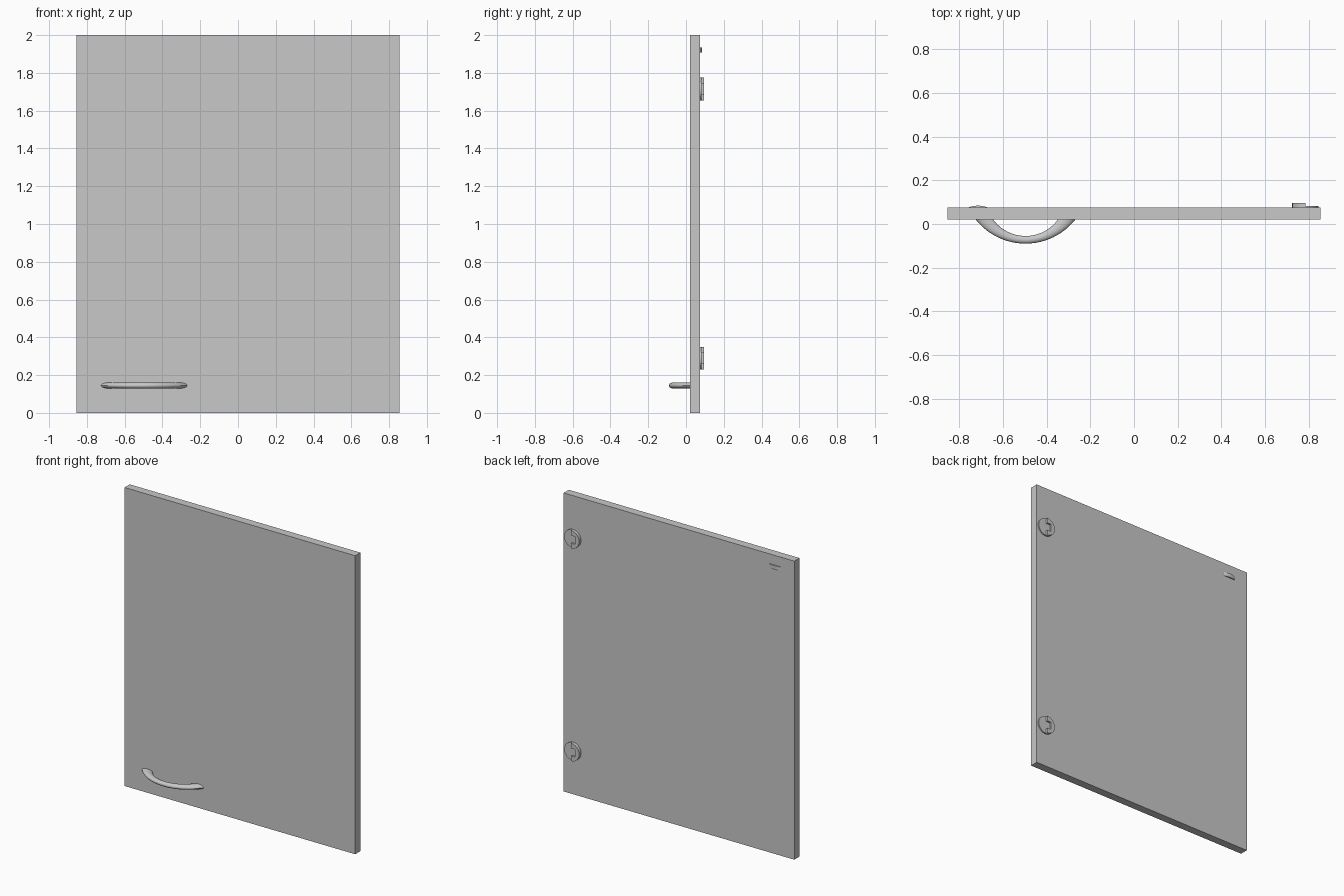
import bpy
import bmesh
from math import pi, sin, cos, asin, sqrt

cube = bpy.data.objects.get("Cube")
if cube:
    bpy.data.objects.remove(cube, do_unlink=True)

grey = bpy.data.materials.new("neutral grey")
grey.use_nodes = True
grey.diffuse_color = (0.58, 0.58, 0.58, 1)
grey.node_tree.nodes["Principled BSDF"].inputs["Base Color"].default_value = grey.diffuse_color

FRONT, BACK = 0.02, 0.075   # faces of the door panel


def finish(name, bm, smooth=False):
    bmesh.ops.recalc_face_normals(bm, faces=bm.faces)
    mesh = bpy.data.meshes.new(name)
    bm.to_mesh(mesh)
    bm.free()
    mesh.materials.append(grey)
    obj = bpy.data.objects.new(name, mesh)
    bpy.context.collection.objects.link(obj)
    if smooth:
        bpy.ops.object.select_all(action='DESELECT')
        obj.select_set(True)
        bpy.context.view_layer.objects.active = obj
        bpy.ops.object.shade_smooth_by_angle(angle=pi / 5)
    return obj


def plate(name, outline, y0, y1):
    """Extrude an x-z outline from depth y0 to y1."""
    bm = bmesh.new()
    face = bm.faces.new([bm.verts.new((x, y0, z)) for x, z in outline])
    grown = bmesh.ops.extrude_face_region(bm, geom=[face])
    for v in grown["geom"]:
        if isinstance(v, bmesh.types.BMVert):
            v.co.y = y1
    return finish(name, bm, smooth=True)


def arc(half, sag, t):
    """Point on a bow of given half width and depth, t from -1 to 1."""
    radius = (half * half + sag * sag) / (2 * sag)
    a = t * asin(half / radius)
    return radius * sin(a), radius - sag - radius * cos(a)


# Door panel
bm = bmesh.new()
bmesh.ops.create_cube(bm, size=1)
for v in bm.verts:
    v.co.x *= 1.71
    v.co.y = BACK if v.co.y > 0 else FRONT
    v.co.z = v.co.z * 2 + 1
finish("door_panel", bm)

# Bow handle: oval rings spanning an outer and an inner bow
bm = bmesh.new()
rings, sides, steps = [], 16, 24
for i in range(steps + 1):
    t = 2 * i / steps - 1
    ox, oy = arc(0.228, 0.11, t)
    ix, iy = arc(0.148, 0.075, t)
    ring = []
    for k in range(sides):
        a = 2 * pi * k / sides
        w = (1 + cos(a)) / 2
        ring.append(bm.verts.new((-0.497 + ix + (ox - ix) * w,
                                  FRONT + iy + (oy - iy) * w,
                                  0.145 + 0.0155 * sin(a))))
    rings.append(ring)
for r, s in zip(rings, rings[1:]):
    for k in range(sides):
        j = (k + 1) % sides
        bm.faces.new((r[k], r[j], s[j], s[k]))
bm.faces.new(rings[0])
bm.faces.new(rings[-1])
finish("handle", bm, smooth=True)

# Hinge cups: round flange with a raised, notched half
HX, HR = 0.785, 0.06
for label, z in (("lower", 0.29), ("upper", 1.715)):
    circle = [(HX + HR * cos(2 * pi * k / 32), z + HR * sin(2 * pi * k / 32)) for k in range(32)]
    plate(label + "_hinge_flange", circle, BACK, BACK + 0.008)
    half = [(HX + HR * cos(pi / 2 + pi * k / 16), z + HR * sin(pi / 2 + pi * k / 16))
            for k in range(17)]
    notch = [(HX, z - 0.026), (HX - 0.03, z - 0.026), (HX - 0.03, z + 0.026), (HX, z + 0.026)]
    plate(label + "_hinge_cup", half + notch, BACK, BACK + 0.021)

# Small bowed bumper near the top corner
bm = bmesh.new()
rows = []
for i in range(13):
    x, y = arc(0.046, 0.009, i / 6 - 1)
    rows.append([bm.verts.new((-0.715 + x, BACK - d, 1.922 + h))
                 for d, h in ((0, -0.013), (y, -0.013), (y, 0.013), (0, 0.013))])
for r, s in zip(rows, rows[1:]):
    for k in range(4):
        j = (k + 1) % 4
        bm.faces.new((r[k], r[j], s[j], s[k]))
bmesh.ops.remove_doubles(bm, verts=bm.verts, dist=0.0001)
finish("bumper", bm, smooth=True)
